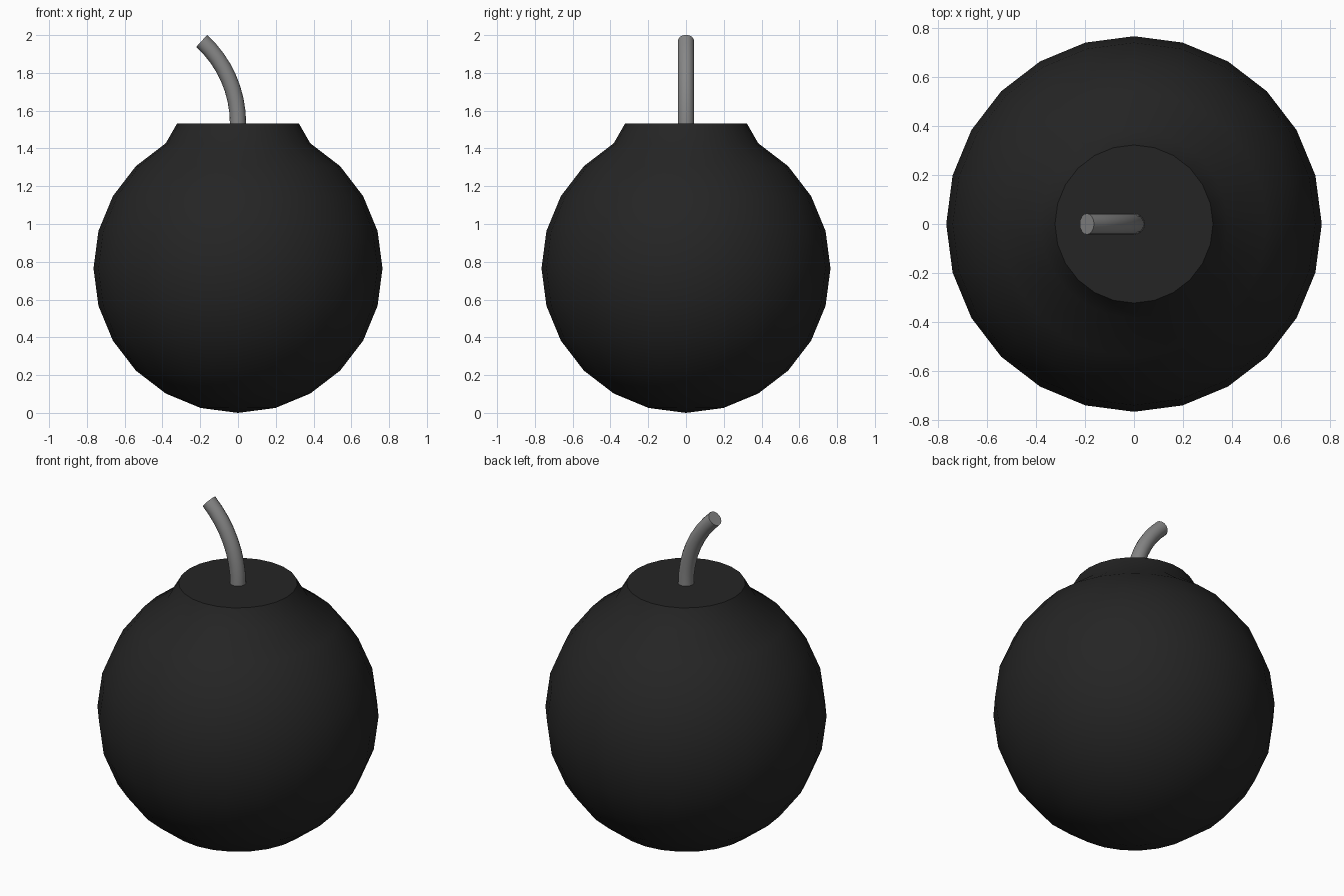
import bpy, bmesh, math
from mathutils import Vector

if "Cube" in bpy.data.objects:
    bpy.data.objects.remove(bpy.data.objects["Cube"])


def material(name, value):
    m = bpy.data.materials.new(name)
    m.diffuse_color = (value, value, value, 1)
    m.use_nodes = True
    m.node_tree.nodes["Principled BSDF"].inputs["Base Color"].default_value = m.diffuse_color
    return m


def finish(name, bm, mat, angle):
    bmesh.ops.recalc_face_normals(bm, faces=bm.faces)
    me = bpy.data.meshes.new(name)
    bm.to_mesh(me)
    bm.free()
    me.materials.append(mat)
    ob = bpy.data.objects.new(name, me)
    bpy.context.collection.objects.link(ob)
    bpy.ops.object.select_all(action='DESELECT')
    ob.select_set(True)
    bpy.context.view_layer.objects.active = ob
    bpy.ops.object.shade_smooth_by_angle(angle=math.radians(angle))
    return ob


def skin(bm, rings):
    # Bridge successive rings of vertices with quads
    n = len(rings[0])
    for a, b in zip(rings, rings[1:]):
        for i in range(n):
            j = (i + 1) % n
            bm.faces.new((a[i], a[j], b[j], b[i]))


black = material("matte black", 0.018)
grey = material("fuse grey", 0.24)

# Round body: 24-sided sphere profile with a tapered neck on top
R, SIDES = 0.765, 24
profile = [(R * math.sin(math.radians(a)), R - R * math.cos(math.radians(a)))
           for a in range(15, 151, 15)]
profile.append((0.322, 1.533))
bm = bmesh.new()
rings = [[bm.verts.new((r * math.cos(math.tau * i / SIDES),
                        r * math.sin(math.tau * i / SIDES), z))
          for i in range(SIDES)] for r, z in profile]
skin(bm, rings)
pole = bm.verts.new((0, 0, 0))
for i in range(SIDES):
    bm.faces.new((rings[0][(i + 1) % SIDES], rings[0][i], pole))
bm.faces.new(rings[-1])
finish("bomb_body", bm, black, 32)

# Fuse: round tube bent along an arc toward -x
BEND, SWEEP, TUBE, STEPS, N = 0.592, math.radians(47.5), 0.043, 8, 16
bm = bmesh.new()
rings = []
for s in range(-1, STEPS + 1):
    t = SWEEP * max(s, 0) / STEPS
    drop = 0.03 if s < 0 else 0        # sink the root into the neck
    centre = Vector((-BEND * (1 - math.cos(t)), 0,
                     1.533 + BEND * math.sin(t) - drop))
    side = Vector((math.cos(t), 0, math.sin(t)))
    rings.append([bm.verts.new(centre + TUBE * (
        side * math.cos(math.tau * i / N)
        + Vector((0, 1, 0)) * math.sin(math.tau * i / N))) for i in range(N)])
skin(bm, rings)
bm.faces.new(rings[0])
bm.faces.new(rings[-1])
finish("fuse", bm, grey, 40)
